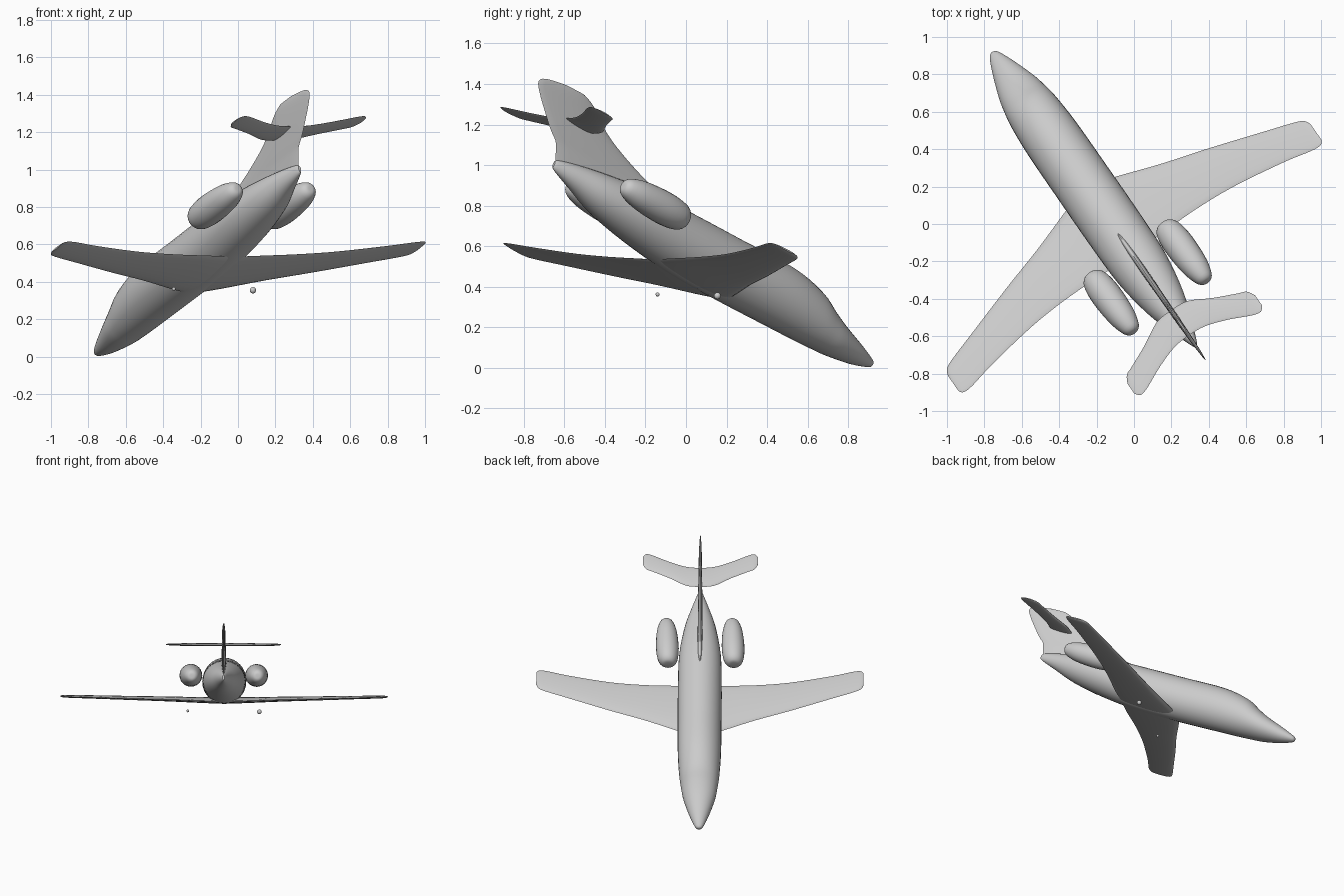
import bpy, bmesh
from math import sin, cos, pi, radians
from mathutils import Matrix, Vector

if "Cube" in bpy.data.objects:
    bpy.data.objects.remove(bpy.data.objects["Cube"])

# Aircraft frame: x = right, y = forward, z = up; then banked nose-down and yawed
POSE = (Matrix.Translation((-0.082, -0.057, 0)) @ Matrix.Rotation(radians(34.7), 4, 'Z')
        @ Matrix.Rotation(radians(-24), 4, 'X'))


def smooth_rows(rows, steps):
    """Catmull-Rom interpolation of a list of parameter tuples."""
    out = []
    for i in range(len(rows) - 1):
        p0, p1 = rows[max(i - 1, 0)], rows[i]
        p2, p3 = rows[i + 1], rows[min(i + 2, len(rows) - 1)]
        for k in range(steps):
            t = k / steps
            out.append([0.5 * (2 * b + (c - a) * t + (2 * a - 5 * b + 4 * c - d) * t * t
                               + (3 * b - a - 3 * c + d) * t ** 3)
                        for a, b, c, d in zip(p0, p1, p2, p3)])
    return out + [list(rows[-1])]


def loft(name, rings, angle=50):
    """Skin a list of equal-length point rings and cap both ends."""
    bm = bmesh.new()
    vs = [[bm.verts.new(POSE @ Vector(p)) for p in r] for r in rings]
    n = len(vs[0])
    for a, b in zip(vs, vs[1:]):
        for i in range(n):
            j = (i + 1) % n
            bm.faces.new((a[i], a[j], b[j], b[i]))
    bm.faces.new(vs[0])
    bm.faces.new(vs[-1])
    bmesh.ops.recalc_face_normals(bm, faces=bm.faces)
    me = bpy.data.meshes.new(name)
    bm.to_mesh(me)
    bm.free()
    ob = bpy.data.objects.new(name, me)
    bpy.context.collection.objects.link(ob)
    bpy.ops.object.select_all(action='DESELECT')
    ob.select_set(True)
    bpy.context.view_layer.objects.active = ob
    bpy.ops.object.shade_smooth_by_angle(angle=radians(angle))
    return ob


def oval(x, y, z, rx, rz, n=32):
    return [(x + rx * cos(2 * pi * i / n), y, z + rz * sin(2 * pi * i / n)) for i in range(n)]


def foil(lead, trail, thick, n=20):
    """Thin lens section as (chordwise, offset) pairs, fuller at the front."""
    pts = []
    for i in range(n):
        a = 2 * pi * i / n
        t = (1 - cos(a)) / 2
        pts.append((lead + (trail - lead) * t, thick / 2 * sin(a) * (1.15 - 0.5 * t)))
    return pts


# Fuselage: station, belly height, crown height, half width
body = [(1.075, .487, .507, .010), (1.055, .474, .522, .030), (.96, .448, .558, .068),
        (.82, .429, .605, .112), (.73, .424, .645, .130), (.62, .42, .70, .145),
        (.42, .417, .737, .156), (.1, .413, .736, .158), (-.2, .418, .735, .158),
        (-.5, .45, .730, .150), (-.75, .495, .705, .112), (-.92, .55, .68, .062),
        (-1.04, .59, .655, .022), (-1.07, .605, .64, .008)]
loft("fuselage", [oval(0, y, (b + t) / 2, w, (t - b) / 2)
                  for y, b, t, w in smooth_rows(body, 4)])


# Wings and tailplane: distance out, leading edge, trailing edge, height, thickness
def full_span(name, half):
    rows = smooth_rows(half, 4)
    rows = [[-r[0]] + r[1:] for r in reversed(rows)] + rows
    loft(name, [[(x, y, h + o) for y, o in foil(le, te, th)] for x, le, te, h, th in rows])


full_span("wing", [(.06, .13, -.33, .44, .05), (.17, .09, -.335, .442, .045),
                   (.40, .00, -.335, .45, .038), (.65, -.085, -.355, .457, .032),
                   (.95, -.195, -.41, .466, .026), (1.10, -.25, -.448, .470, .022),
                   (1.16, -.28, -.452, .472, .018), (1.18, -.32, -.43, .473, .008)])
full_span("tailplane", [(.005, -.92, -1.10, .858, .026), (.10, -.93, -1.11, .858, .024),
                        (.22, -1.00, -1.155, .859, .022), (.34, -1.06, -1.215, .860, .018),
                        (.39, -1.085, -1.228, .861, .014), (.415, -1.13, -1.20, .861, .006)])

# Tail fin with long dorsal fillet: height, leading edge, trailing edge, thickness
fin = [(.62, -.22, -1.06, .04), (.70, -.23, -1.09, .038), (.735, -.32, -1.11, .036),
       (.775, -.53, -1.16, .034), (.85, -.75, -1.235, .031), (.91, -.87, -1.29, .028),
       (.96, -.935, -1.32, .024), (.99, -.985, -1.28, .018), (1.01, -1.04, -1.16, .008)]
loft("tail_fin", [[(o, y, h) for y, o in foil(le, te, th)] for h, le, te, th in smooth_rows(fin, 3)])

# Engine pods: station, radius
pod = [(-.378, .02), (-.385, .045), (-.42, .069), (-.50, .081), (-.60, .080),
       (-.70, .070), (-.77, .050), (-.795, .030), (-.80, .012)]
for side, name in ((-1, "engine_left"), (1, "engine_right")):
    loft(name, [oval(side * (.237 + .03 * (y + .59) * -1 * side), y, .628, r, r, 24)
                for y, r in smooth_rows(pod, 3)])

# Small wheel beads hanging under the wing
for name, loc, r in (("wheel_left", (-.343, -.14, .362), .010),
                     ("wheel_right", (.08, .155, .355), .017)):
    bpy.ops.mesh.primitive_uv_sphere_add(segments=16, ring_count=8, radius=r, location=loc)
    bpy.context.object.name = name
    bpy.ops.object.shade_smooth()
